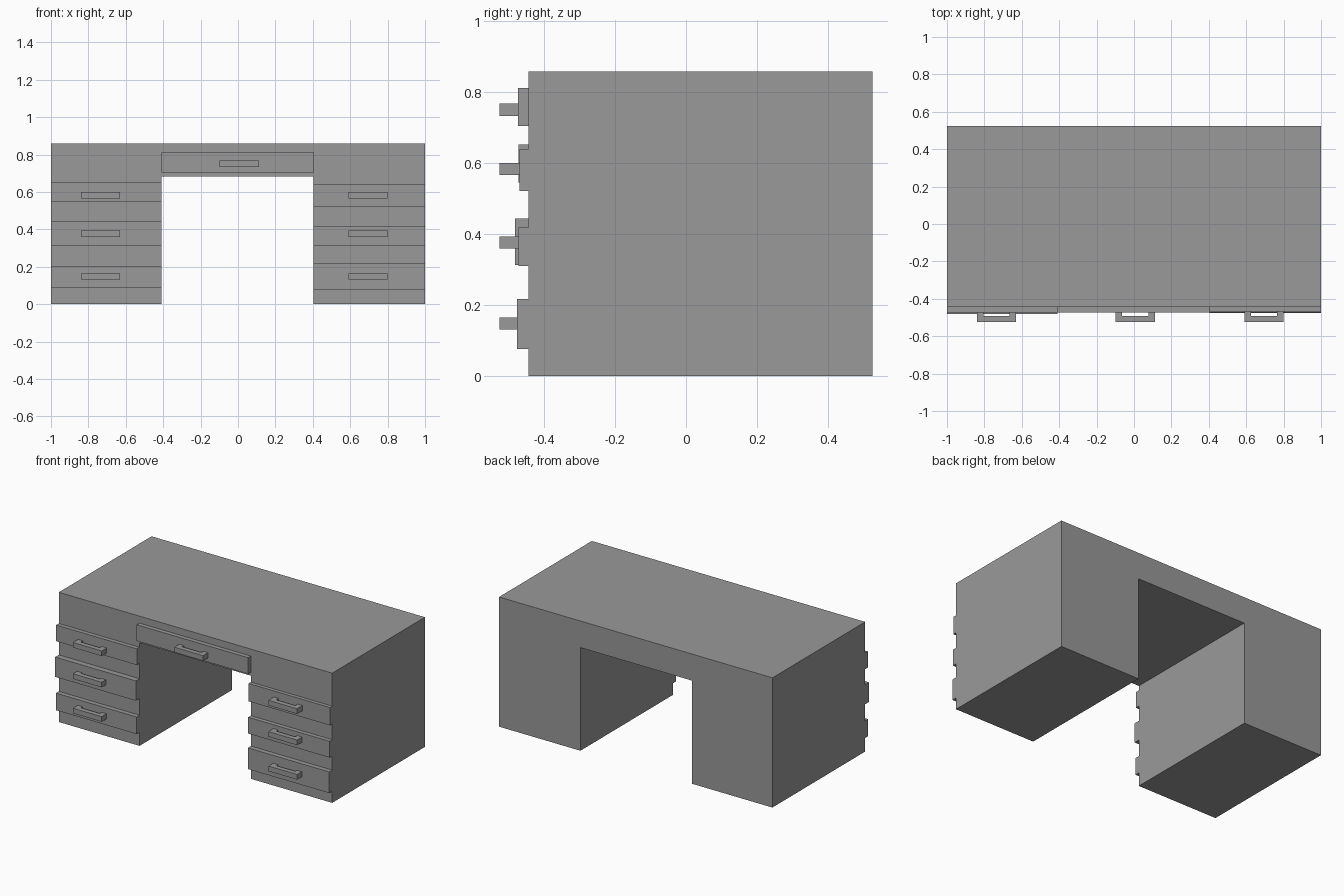
import bpy, bmesh

if "Cube" in bpy.data.objects:
    bpy.data.objects.remove(bpy.data.objects["Cube"], do_unlink=True)

# Single grey finish
GREY = (0.32, 0.32, 0.32, 1)
grey = bpy.data.materials.new("desk grey")
grey.use_nodes = True
grey.diffuse_color = GREY
grey.node_tree.nodes["Principled BSDF"].inputs["Base Color"].default_value = GREY

BACK, FRONT = 0.525, -0.444
HANDLE_FRONT = -0.525


def extrude_profile(name, points, to_3d, shift):
    """Extrude a closed flat outline along the shift vector."""
    bm = bmesh.new()
    face = bm.faces.new([bm.verts.new(to_3d(a, b)) for a, b in points])
    solid = bmesh.ops.extrude_face_region(bm, geom=[face])
    verts = [v for v in solid["geom"] if isinstance(v, bmesh.types.BMVert)]
    bmesh.ops.translate(bm, verts=verts, vec=shift)
    bmesh.ops.recalc_face_normals(bm, faces=bm.faces)
    mesh = bpy.data.meshes.new(name)
    bm.to_mesh(mesh)
    bm.free()
    mesh.materials.append(grey)
    obj = bpy.data.objects.new(name, mesh)
    bpy.context.collection.objects.link(obj)
    return obj


def drawer_front(name, x0, x1, z0, z1, y):
    outline = [(x0, z0), (x1, z0), (x1, z1), (x0, z1)]
    extrude_profile(name, outline, lambda x, z: (x, y, z), (0, FRONT - y, 0))


def handle(name, x, z, y):
    """Bracket handle: two short legs joined by a bar."""
    half, leg, bar = 0.105, 0.035, HANDLE_FRONT + 0.032
    outline = [(-half, y), (-half, HANDLE_FRONT), (half, HANDLE_FRONT), (half, y),
               (half - leg, y), (half - leg, bar), (leg - half, bar), (leg - half, y)]
    extrude_profile(name, outline, lambda a, b: (x + a, b, z - 0.017), (0, 0, 0.034))


# Desk body with knee opening running front to back
IN_R, IN_L, KNEE, TOP = -0.41, 0.405, 0.682, 0.858
body = [(-1, 0), (IN_R, 0), (IN_R, KNEE), (IN_L, KNEE), (IN_L, 0), (1, 0), (1, TOP), (-1, TOP)]
extrude_profile("desk_body", body, lambda x, z: (x, FRONT, z), (0, BACK - FRONT, 0))

# Pedestal drawers: bottom, top and front depth of each, lowest first
pedestals = {
    "right": (-1, IN_R, -0.735, [(0.09, 0.203, -0.475), (0.313, 0.444, -0.482), (0.545, 0.652, -0.472)]),
    "left": (IN_L, 1, 0.695, [(0.077, 0.217, -0.476), (0.31, 0.418, -0.472), (0.522, 0.64, -0.468)]),
}
levels = [("lower", 0.148), ("middle", 0.376), ("upper", 0.583)]
for side, (x0, x1, cx, drawers) in pedestals.items():
    for (level, hz), (z0, z1, y) in zip(levels, drawers):
        drawer_front(f"{side}_{level}_drawer", x0, x1, z0, z1, y)
        handle(f"{side}_{level}_handle", cx, hz, y)

# Centre drawer above the knee opening
drawer_front("centre_drawer", IN_R, IN_L, 0.705, 0.812, -0.473)
handle("centre_handle", 0.007, 0.75, -0.473)
